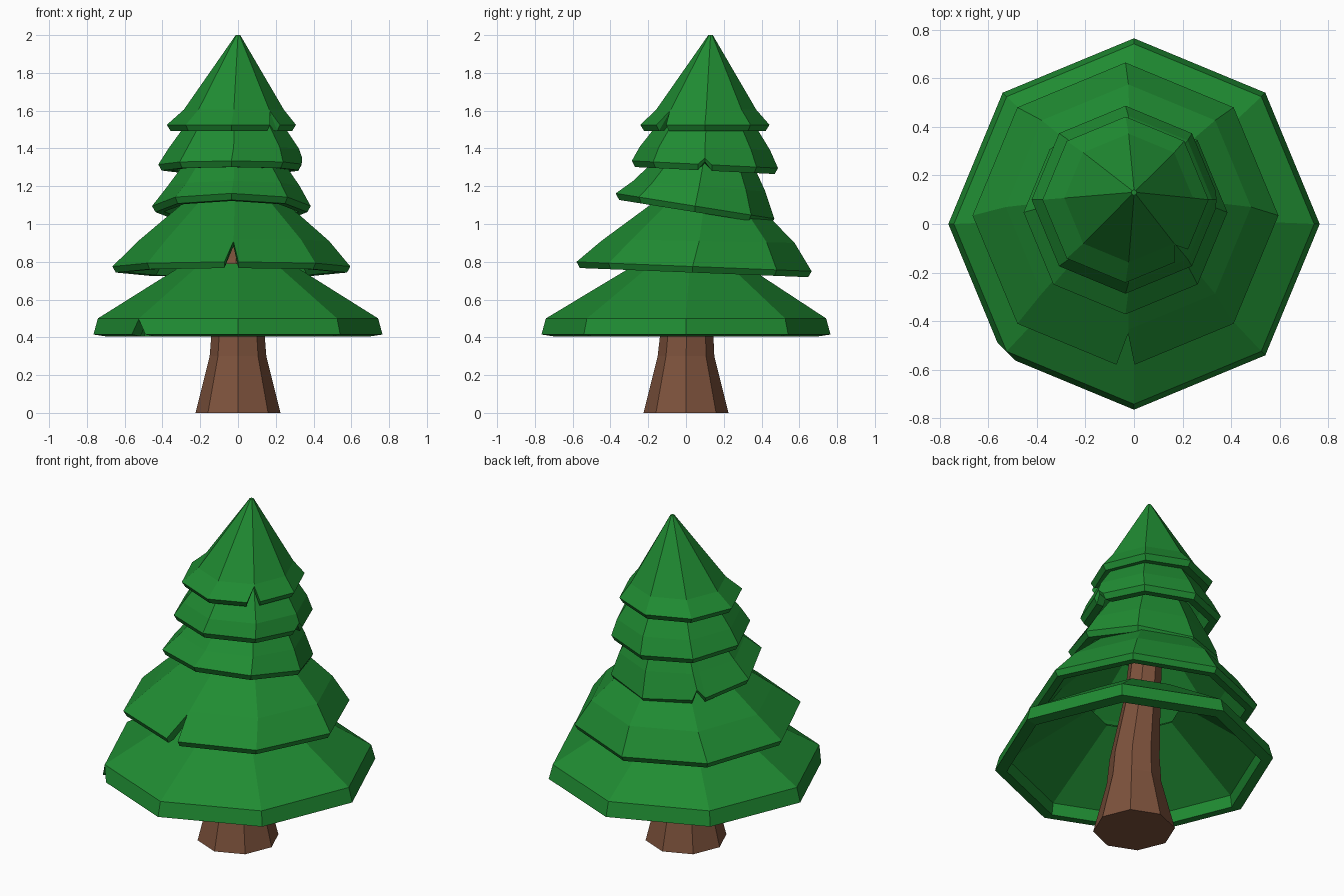
import bpy, bmesh
from math import cos, sin, pi
from mathutils import Vector

if "Cube" in bpy.data.objects:
    bpy.data.objects.remove(bpy.data.objects["Cube"])


def material(name, color):
    m = bpy.data.materials.new(name)
    m.diffuse_color = (*color, 1)
    m.use_nodes = True
    m.node_tree.nodes["Principled BSDF"].inputs["Base Color"].default_value = m.diffuse_color
    return m


GREEN = material("needles", (0.014, 0.26, 0.032))
BROWN = material("bark", (0.205, 0.084, 0.045))


def ring(r, cx, cy, z, tilt=0.0):
    """Octagon with corners on the axes; tilt is the z slope along y."""
    return [Vector((cx + r * cos(i * pi / 4), cy + r * sin(i * pi / 4),
                    z + tilt * r * sin(i * pi / 4))) for i in range(8)]


def make_object(name, rings, mat, closed):
    """Skin a stack of rings; closed joins last to first, else ends are capped."""
    bm = bmesh.new()
    rows = [[bm.verts.new(p) for p in pts] for pts in rings]
    n = len(rows[0])
    pairs = list(zip(rows, rows[1:]))
    if closed:
        pairs.append((rows[-1], rows[0]))
    for a, b in pairs:
        for i in range(n):
            j = (i + 1) % n
            bm.faces.new((a[i], a[j], b[j], b[i]))
    if not closed:
        bm.faces.new(rows[0])
        bm.faces.new(rows[-1])
    bmesh.ops.recalc_face_normals(bm, faces=bm.faces)
    me = bpy.data.meshes.new(name)
    bm.to_mesh(me)
    bm.free()
    me.materials.append(mat)
    ob = bpy.data.objects.new(name, me)
    bpy.context.collection.objects.link(ob)
    return ob


def split_corner(pts, k, half):
    """Add a point on each side of corner k, to give a notch its width."""
    def toward(j):
        d = pts[j % 8] - pts[k]
        return pts[k] + d.normalized() * min(half, d.length * 0.3)
    return pts[:k] + [toward(k - 1), pts[k], toward(k + 1)] + pts[k + 1:]


def tier(name, profile, corner, depth, half, target):
    """Hollow branch skirt. The first ring is the inner rim, and rings before
    'target' are pulled up to it at one corner to make a torn notch."""
    rings = [split_corner(ring(*p), corner, half) for p in profile]
    m = corner + 1
    goal = rings[target][m].copy()
    inner_goal = rings[-1][m].copy()
    for i in range(target):
        if i == 0:
            d = inner_goal - rings[0][m]
            rings[0][m] += d * depth
        else:
            rings[i][m] = rings[i][m].lerp(goal, depth)
    make_object(name, rings, GREEN, True)


# Trunk: flared foot, leaning backwards higher up
make_object("trunk", [ring(0.225, 0, 0, 0), ring(0.15, 0, 0, 0.3),
                      ring(0.138, 0, 0.005, 0.45), ring(0.1, -0.01, 0.06, 0.82),
                      ring(0.085, -0.015, 0.1, 1.2)], BROWN, False)

# Bottom tier: wide skirt with a tall lip
tier("tier_1", [(0.70, 0, 0, 0.405), (0.765, 0, 0, 0.415), (0.742, 0, 0, 0.50),
                (0.28, 0, 0.02, 0.79), (0.25, 0, 0.02, 0.765),
                (0.69, 0, 0, 0.475)], 5, 0.95, 0.055, 2)

# Middle tiers: rim radius, height, centre y, tilt; shoulder; top; notch
MIDDLE = [
    ("tier_2", (0.63, 0.775, 0.035, -0.04), (0.505, 0.91, 0.07), (0.25, 1.13, 0.1), 6, 0.9),
    ("tier_3", (0.42, 1.095, 0.048, -0.16), (0.35, 1.20, 0.07), (0.23, 1.37, 0.1), 3, 0.4),
    ("tier_4", (0.387, 1.315, 0.10, -0.05), (0.345, 1.40, 0.10), (0.22, 1.58, 0.11), 0, 0.4),
]
X = -0.035
for name, (r, z, y, t), (kr, kz, ky), (tr, tz, ty), corner, depth in MIDDLE:
    tier(name, [(r - 0.065, X, y, z - 0.03, t), (r - 0.018, X, y, z - 0.032, t),
                (r, X, y, z, t), (kr, X + 0.012, ky, kz, t * 0.5),
                (tr, X / 2, ty, tz), (tr - 0.035, X / 2, ty, tz - 0.025),
                (kr - 0.04, X + 0.012, ky, kz - 0.025, t * 0.5)],
         corner, depth, 0.04, 3)

# Pointed crown
tier("tier_5", [(0.265, X, 0.10, 1.495), (0.322, X, 0.10, 1.493),
                (0.342, X, 0.10, 1.525), (0.265, -0.022, 0.107, 1.605),
                (0.012, 0, 0.13, 2.0), (0.001, 0, 0.13, 1.94),
                (0.235, -0.022, 0.107, 1.58)], 7, 0.9, 0.04, 3)

# Tip cap closes the pin-head opening at the top
make_object("tip", [ring(0.012, 0, 0.13, 1.985), ring(0.011, 0, 0.13, 2.0)], GREEN, False)
